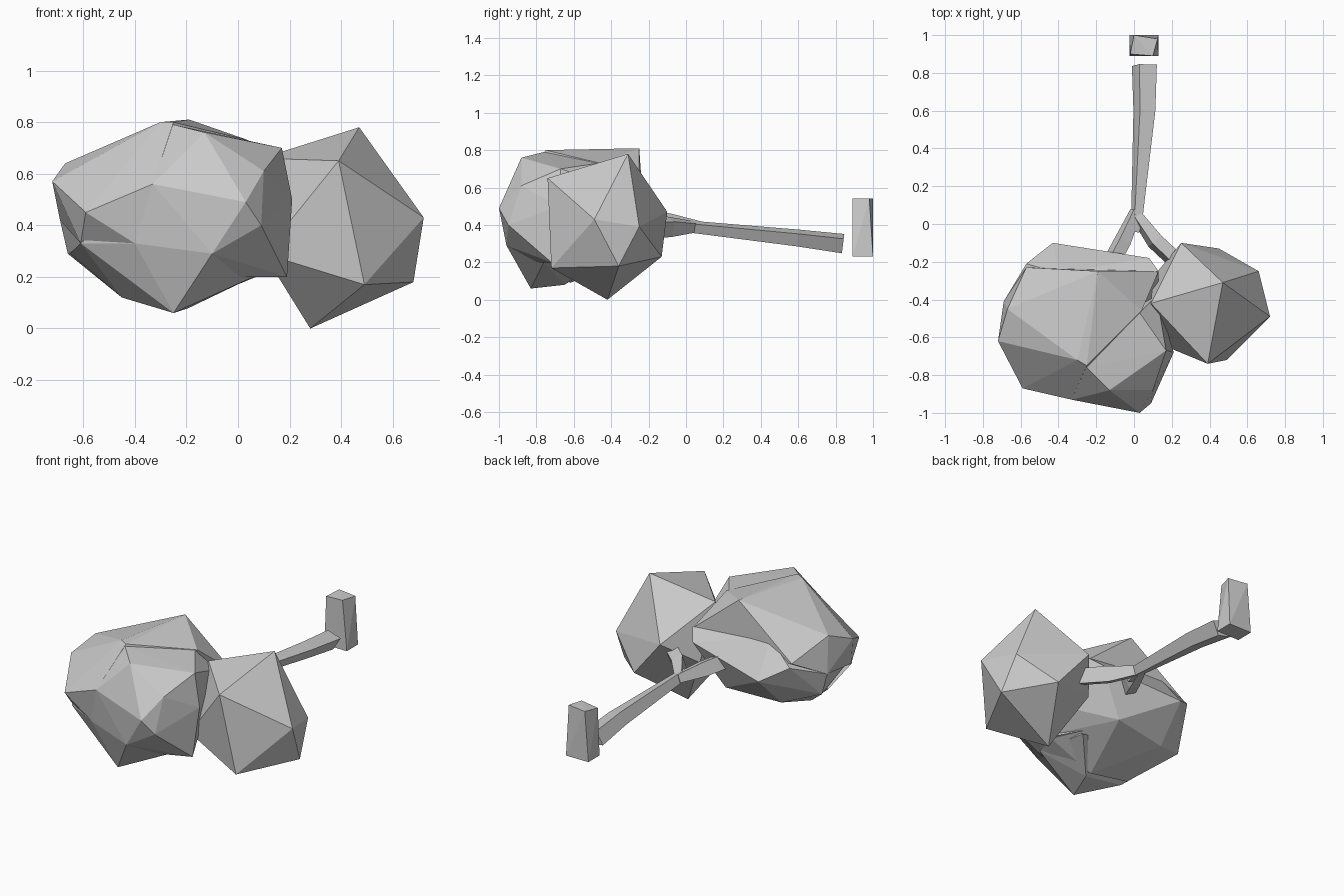
import bpy, bmesh
from mathutils import Vector


def finish(bm, name):
    bmesh.ops.recalc_face_normals(bm, faces=bm.faces)
    me = bpy.data.meshes.new(name)
    bm.to_mesh(me)
    bm.free()
    ob = bpy.data.objects.new(name, me)
    bpy.context.collection.objects.link(ob)
    return ob


def rock_hull(name, pts):
    """Faceted foliage clump: convex hull of its corner points."""
    bm = bmesh.new()
    for p in pts:
        bm.verts.new(p)
    res = bmesh.ops.convex_hull(bm, input=bm.verts)
    junk = [g for g in res["geom_interior"] if isinstance(g, bmesh.types.BMVert)]
    bmesh.ops.delete(bm, geom=junk, context='VERTS')
    return finish(bm, name)


def limb(name, stations):
    """Four-sided tapered limb; station = (x, y, z, half width, half height)."""
    bm = bmesh.new()
    rings = []
    for i, (x, y, z, w, h) in enumerate(stations):
        a = Vector(stations[max(i - 1, 0)][:3])
        b = Vector(stations[min(i + 1, len(stations) - 1)][:3])
        side = (b - a).cross(Vector((0, 0, 1))).normalized()
        up = side.cross(b - a).normalized()
        c = Vector((x, y, z))
        rings.append([bm.verts.new(c + side * w * s + up * h * t)
                      for s, t in ((1, -.6), (-.3, -1), (-1, .5), (.4, 1))])
    for r, q in zip(rings, rings[1:]):
        for k in range(4):
            bm.faces.new((r[k], r[(k + 1) % 4], q[(k + 1) % 4], q[k]))
    bm.faces.new(rings[0])
    bm.faces.new(rings[-1])
    return finish(bm, name)


# Small clump on the right: irregular icosahedron
rock_hull("small_foliage", [
    (.47, -.31, .78), (.39, -.74, .65), (.72, -.49, .43), (.49, -.72, .17),
    (.68, -.36, .18), (.66, -.25, .39), (.25, -.10, .47), (.09, -.42, .66),
    (.10, -.62, .29), (.28, -.42, .00), (.45, -.13, .23), (.10, -.28, .33)])

# Large clump: top, back, front and bottom masses overlapping
rock_hull("large_foliage_top", [
    (-.57, -.23, .52), (-.69, -.41, .42), (-.67, -.45, .64), (-.72, -.62, .57),
    (-.59, -.87, .45), (-.33, -.93, .56), (-.61, -.76, .33), (-.40, -.88, .33),
    (-.25, -.75, .80), (-.30, -.72, .80), (-.19, -.25, .81), (.13, -.25, .55),
    (.04, -.46, .73), (-.25, -.24, .50), (-.20, -.50, .30)])
rock_hull("large_foliage_back", [
    (-.43, -.10, .42), (-.57, -.21, .50), (-.69, -.41, .42), (-.66, -.40, .29),
    (-.40, -.26, .63), (-.10, -.30, .63), (.08, -.18, .50), (.13, -.25, .56),
    (.10, -.40, .30), (-.45, -.30, .22), (-.10, -.25, .24), (-.45, -.60, .12),
    (-.20, -.62, .09), (-.60, -.70, .33), (.06, -.74, .20), (.12, -.62, .22)])
rock_hull("large_foliage_front", [
    (-.13, -.88, .76), (-.25, -.76, .79), (.03, -1.0, .49), (.09, -.95, .40),
    (.17, -.67, .70), (.21, -.68, .50), (.19, -.72, .20), (-.05, -.82, .20),
    (-.61, -.77, .33), (-.40, -.88, .33), (-.33, -.93, .56), (-.10, -.96, .29),
    (.10, -.88, .61), (.00, -.45, .22), (.12, -.38, .60), (.03, -.47, .73)])
rock_hull("large_foliage_bottom", [
    (-.25, -.83, .06), (-.10, -.96, .29), (-.40, -.88, .33), (-.61, -.77, .33),
    (-.19, -.65, .08), (-.45, -.65, .12), (-.65, -.48, .29), (-.35, -.68, .10),
    (.06, -.76, .20), (.00, -.45, .20), (.00, -.70, .35)])

# Trunk and forked branches
limb("trunk", [(.055, .84, .30, .066, .052), (.055, .60, .33, .058, .045),
               (.015, .03, .39, .03, .032), (.0, -.04, .39, .03, .035)])
limb("left_branch", [(.01, .07, .39, .03, .03), (-.06, -.09, .41, .045, .05),
                     (-.14, -.24, .44, .045, .05)])
limb("right_branch", [(.01, .05, .39, .03, .03), (.11, -.09, .39, .045, .055),
                      (.27, -.24, .38, .045, .055)])

# Separate upright block at the trunk's end
rock_hull("end_block", [
    (-.025, .89, .23), (.13, .89, .23), (.13, 1.0, .23), (-.025, 1.0, .23),
    (-.02, .90, .53), (.10, .89, .54), (.125, .98, .54), (.0, 1.0, .54)])
